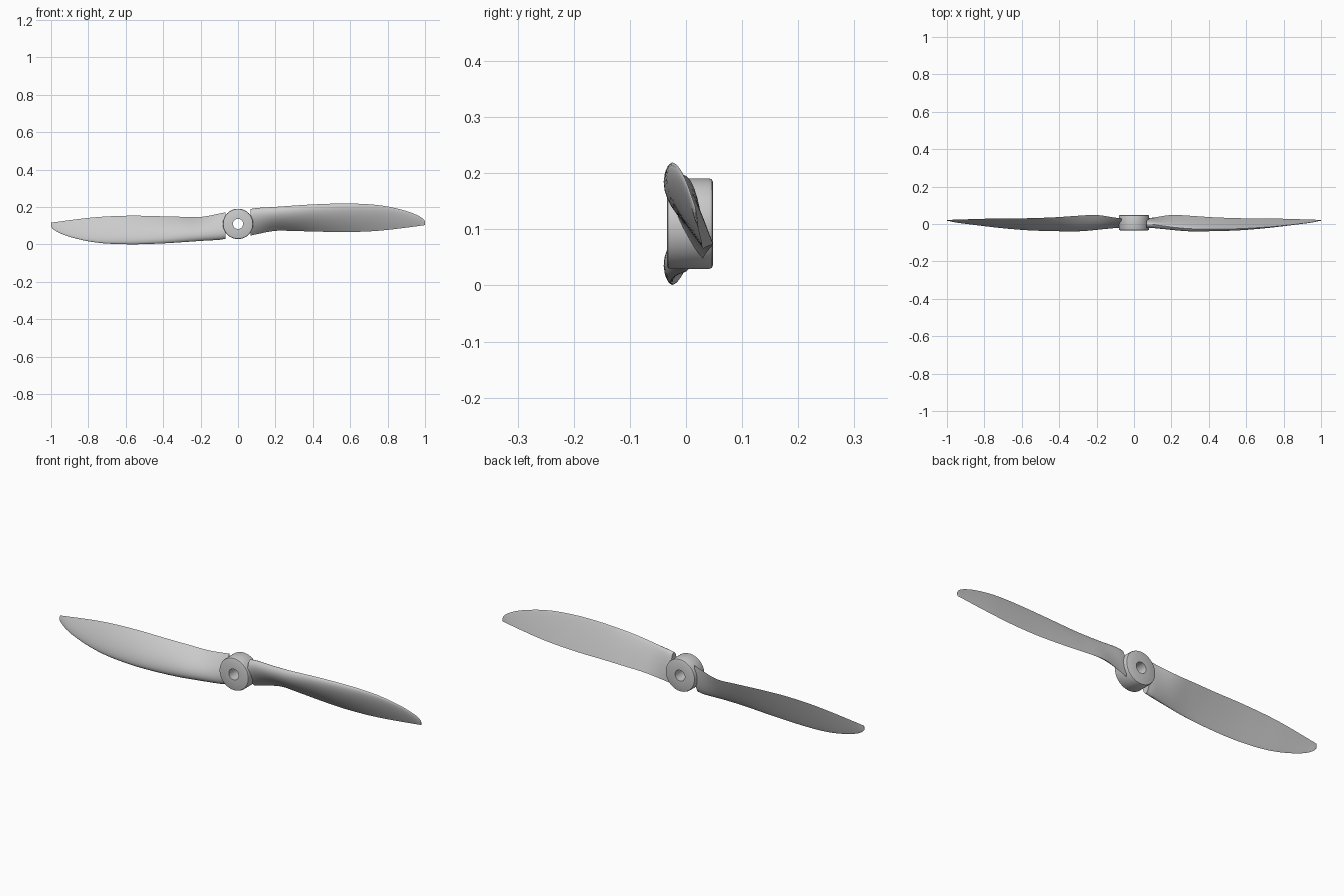
import bpy, bmesh, math

if "Cube" in bpy.data.objects:
    bpy.data.objects.remove(bpy.data.objects["Cube"])

CZ = 0.11  # height of the shaft axis

# blade stations: x, leading edge y z, trailing edge y z, front bulge, back bulge
STATIONS = [
    (0.068, 0.000, 0.190, 0.030, 0.048, 0.030, 0.012),
    (0.100, -0.002, 0.195, 0.034, 0.055, 0.030, 0.012),
    (0.200, -0.016, 0.201, 0.048, 0.073, 0.033, 0.008),
    (0.300, -0.025, 0.208, 0.044, 0.072, 0.032, 0.005),
    (0.420, -0.027, 0.215, 0.036, 0.069, 0.026, 0.003),
    (0.560, -0.025, 0.219, 0.031, 0.066, 0.021, 0.002),
    (0.700, -0.017, 0.215, 0.029, 0.070, 0.015, 0.002),
    (0.800, -0.008, 0.203, 0.028, 0.078, 0.010, 0.002),
    (0.900, 0.003, 0.179, 0.025, 0.090, 0.006, 0.001),
    (0.960, 0.011, 0.156, 0.023, 0.098, 0.004, 0.001),
    (0.990, 0.017, 0.137, 0.022, 0.102, 0.002, 0.001),
    (1.000, 0.018, 0.124, 0.021, 0.104, 0.001, 0.001),
]


def station(i, t):
    """Smooth interpolation between neighbouring stations, allowing for spacing."""
    p = [STATIONS[min(max(i + k, 0), len(STATIONS) - 1)] for k in (-1, 0, 1, 2)]
    h = p[2][0] - p[1][0]
    out = [p[1][0] + h * t]
    for k in range(1, 7):
        m1 = (p[2][k] - p[0][k]) / (p[2][0] - p[0][0]) * h
        m2 = (p[3][k] - p[1][k]) / (p[3][0] - p[1][0]) * h
        out.append((2*t**3 - 3*t*t + 1) * p[1][k] + (t**3 - 2*t*t + t) * m1
                   + (3*t*t - 2*t**3) * p[2][k] + (t**3 - t*t) * m2)
    return out


def section(s, n=14):
    """Closed aerofoil outline: front from leading to trailing edge, then back."""
    x, ly, lz, ty, tz, front, back = s
    dy, dz = ty - ly, tz - lz
    length = math.hypot(dy, dz)
    ny, nz = dz / length, -dy / length  # normal facing the front
    pts = []
    for k in range(2 * n):
        c = (1 - math.cos(math.pi * k / n)) / 2
        shape = 2.6 * math.sqrt(max(c, 0)) * (1 - c) * 0.999 ** k
        h = front * shape if k <= n else -back * shape
        pts.append((x, ly + dy * c + ny * h, lz + dz * c + nz * h - CZ))
    return pts


def make_object(name, rings, cap, close):
    bm = bmesh.new()
    rows = [[bm.verts.new(p) for p in r] for r in rings]
    pairs = list(zip(rows, rows[1:]))
    if close:
        pairs.append((rows[-1], rows[0]))
    for a, b in pairs:
        for i in range(len(a)):
            j = (i + 1) % len(a)
            bm.faces.new((a[i], a[j], b[j], b[i]))
    if cap:
        bm.faces.new(rows[0])
        bm.faces.new(rows[-1])
    bmesh.ops.recalc_face_normals(bm, faces=bm.faces)
    mesh = bpy.data.meshes.new(name)
    bm.to_mesh(mesh)
    bm.free()
    obj = bpy.data.objects.new(name, mesh)
    bpy.context.collection.objects.link(obj)
    obj.location.z = CZ
    bpy.ops.object.select_all(action='DESELECT')
    obj.select_set(True)
    bpy.context.view_layer.objects.active = obj
    bpy.ops.object.shade_smooth_by_angle(angle=math.radians(40))
    return obj


# hub: bored, round-edged ring turned about the shaft axis
profile = [(0.027, -0.034), (0.074, -0.034), (0.079, -0.032), (0.081, -0.027),
           (0.081, 0.040), (0.079, 0.046), (0.074, 0.048), (0.027, 0.048)]
N = 64
hub_rings = [[(r * math.cos(2 * math.pi * k / N), y, r * math.sin(2 * math.pi * k / N))
              for k in range(N)] for r, y in profile]
make_object("hub", hub_rings, False, True)

# two twisted blades, half a turn apart
stations = [station(i, k / 5) for i in range(len(STATIONS) - 1) for k in range(5)]
stations.append(STATIONS[-1])
blade_rings = [section(s) for s in stations]
for side, name in enumerate(("right_blade", "left_blade")):
    blade = make_object(name, blade_rings, True, False)
    blade.rotation_euler.y = math.pi * side
